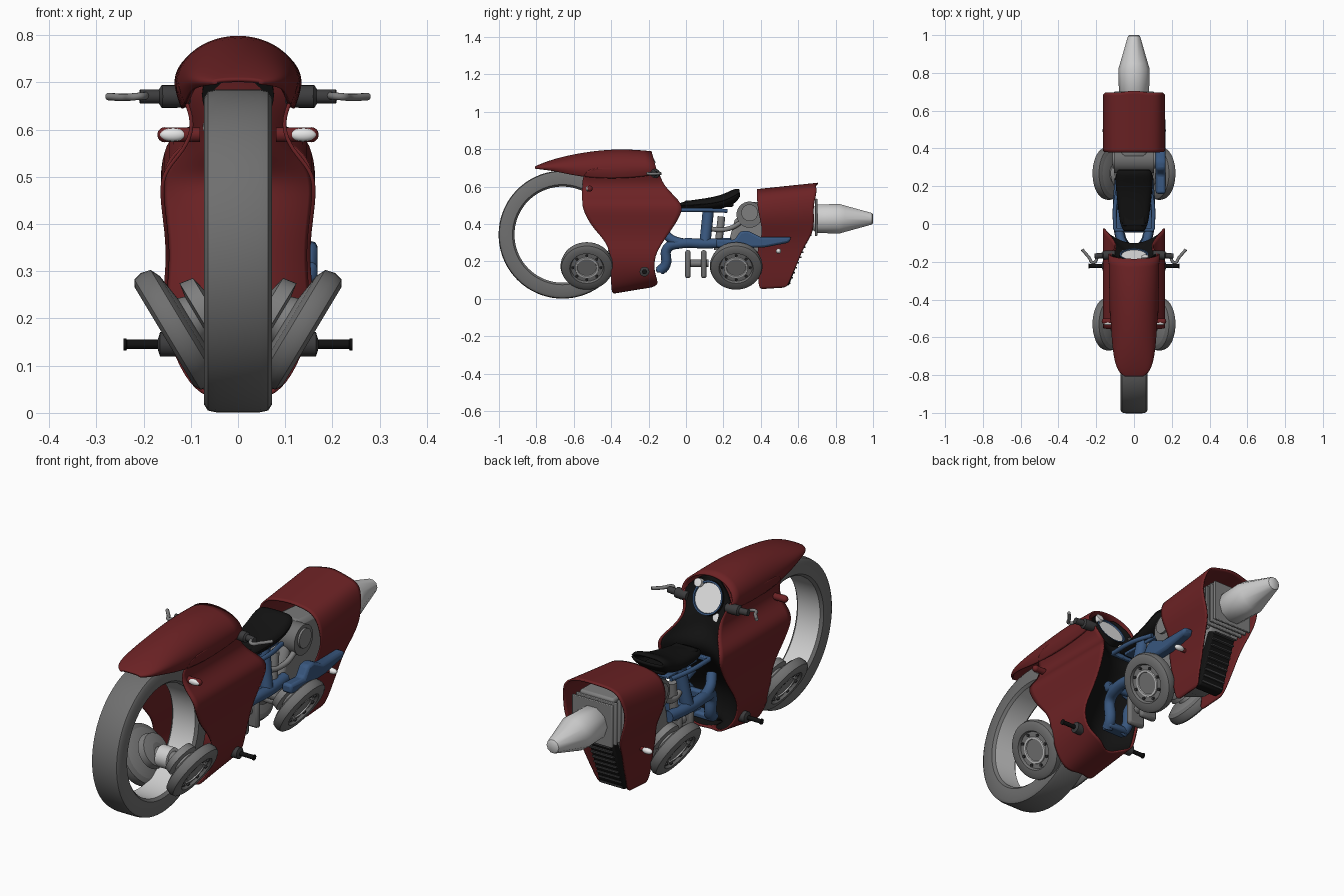
import bpy, bmesh, math
from mathutils import Vector, Matrix

cube = bpy.data.objects.get("Cube")
if cube:
    bpy.data.objects.remove(cube, do_unlink=True)


def material(name, r, g, b):
    m = bpy.data.materials.new(name)
    m.use_nodes = True
    m.diffuse_color = (r, g, b, 1)
    m.node_tree.nodes["Principled BSDF"].inputs["Base Color"].default_value = (r, g, b, 1)
    return m


RED = material("dark red paint", .15, .016, .018)
TYRE = material("tyre grey", .16, .16, .16)
METAL = material("engine grey", .21, .21, .21)
SILVER = material("bright silver", .62, .62, .62)
DARK = material("dark grey", .045, .045, .047)
BLACK = material("black", .006, .006, .006)
BLUE = material("frame blue", .04, .095, .21)
WHITE = material("lens white", .8, .8, .8)


def finish(name, bm, mats, angle=35):
    bmesh.ops.recalc_face_normals(bm, faces=bm.faces)
    me = bpy.data.meshes.new(name)
    bm.to_mesh(me)
    bm.free()
    for m in mats:
        me.materials.append(m)
    ob = bpy.data.objects.new(name, me)
    bpy.context.collection.objects.link(ob)
    bpy.ops.object.select_all(action='DESELECT')
    ob.select_set(True)
    bpy.context.view_layer.objects.active = ob
    bpy.ops.object.shade_smooth_by_angle(angle=math.radians(angle))
    return ob


def lathe(name, loc, axis, profile, mats, pick=None, seg=40, closed=False):
    """Spin (radius, height) points about an axis; pick gives the material of each strip."""
    bm = bmesh.new()
    rot = Vector(axis).to_track_quat('Z', 'Y').to_matrix().to_4x4()
    mat = Matrix.Translation(loc) @ rot
    rings = [[bm.verts.new(mat @ Vector((r * math.cos(a), r * math.sin(a), h)))
              for a in (2 * math.pi * i / seg for i in range(seg))] for r, h in profile]
    for k in range(len(rings) if closed else len(rings) - 1):
        a, b = rings[k], rings[(k + 1) % len(rings)]
        for i in range(seg):
            j = (i + 1) % seg
            bm.faces.new((a[i], a[j], b[j], b[i])).material_index = pick[k] if pick else 0
    if not closed:
        bm.faces.new(rings[0])
        bm.faces.new(rings[-1]).material_index = pick[-1] if pick else 0
    return finish(name, bm, mats)


def rod(name, a, b, r, mat, seg=16):
    a, b = Vector(a), Vector(b)
    return lathe(name, a, b - a, [(r, 0), (r, (b - a).length)], [mat], seg=seg)


def ball(name, loc, size, mat):
    bm = bmesh.new()
    bmesh.ops.create_icosphere(bm, subdivisions=3, radius=1,
                               matrix=Matrix.Translation(loc) @ Matrix.Diagonal((*size, 1)))
    return finish(name, bm, [mat])


def tube(name, pts, r, mat):
    cu = bpy.data.curves.new(name, 'CURVE')
    cu.dimensions = '3D'
    cu.bevel_depth, cu.bevel_resolution, cu.resolution_u = r, 3, 6
    cu.use_fill_caps = True
    sp = cu.splines.new('BEZIER')
    sp.bezier_points.add(len(pts) - 1)
    for p, co in zip(sp.bezier_points, pts):
        p.co = co
        p.handle_left_type = p.handle_right_type = 'AUTO'
    cu.materials.append(mat)
    bpy.context.collection.objects.link(bpy.data.objects.new(name, cu))


def sheet(name, rows, mat, thick=0, mirror=False):
    """Smooth panel through a grid of points."""
    bm = bmesh.new()
    vs = [[bm.verts.new(p) for p in row] for row in rows]
    for a, b in zip(vs, vs[1:]):
        for i in range(len(a) - 1):
            bm.faces.new((a[i], a[i + 1], b[i + 1], b[i]))
    ob = finish(name, bm, [mat], 60)
    if mirror:
        ob.modifiers.new("mirror", 'MIRROR').use_clip = True
    sub = ob.modifiers.new("smooth", 'SUBSURF')
    sub.levels = sub.render_levels = 2
    s = ob.modifiers.new("thickness", 'SOLIDIFY')
    s.thickness, s.offset = thick, 0


def prism(name, outline, x0, x1, mat, bevel=.008):
    """Side outline of (y, z) points pushed across x."""
    bm = bmesh.new()
    f = bm.faces.new([bm.verts.new((x0, y, z)) for y, z in outline])
    ext = bmesh.ops.extrude_face_region(bm, geom=[f])
    bmesh.ops.translate(bm, vec=(x1 - x0, 0, 0),
                        verts=[v for v in ext["geom"] if isinstance(v, bmesh.types.BMVert)])
    ob = finish(name, bm, [mat])
    if bevel:
        b = ob.modifiers.new("soft edges", 'BEVEL')
        b.width, b.segments = bevel, 2


def box(name, y0, y1, z0, z1, w, mat, bevel=.01):
    prism(name, [(y0, z0), (y1, z0), (y1, z1), (y0, z1)], -w, w, mat, bevel)


# Large hubless front wheel
half = [(.257, .058), (.268, .07), (.325, .072), (.338, .064), (.342, .045)]
ring = half + [(r, -h) for r, h in reversed(half)]
lathe("front_ring_wheel", (0, -.66, .343), (1, 0, 0), ring, [TYRE, SILVER],
      [0] * 9 + [1], 72, closed=True)

# Front fairing: rows of half width, front y, rear y, front z, rear z
side = [(0, -.37, -.2, .035, .06), (.055, -.395, -.155, .03, .075), (.1, -.40, -.15, .06, .095),
        (.14, -.40, -.17, .14, .14), (.158, -.40, -.17, .23, .23), (.148, -.43, -.12, .31, .31),
        (.15, -.50, -.07, .38, .38), (.164, -.55, -.015, .47, .47), (.155, -.555, -.03, .515, .515),
        (.115, -.555, -.07, .555, .555), (.09, -.555, -.12, .61, .61), (.115, -.55, -.145, .67, .67),
        (.125, -.5, -.15, .70, .70)]
sheet("front_fairing_sides",
      [[(w, yf + (yr - yf) * i / 5, zf + (zr - zf) * i / 5) for i in range(6)]
       for w, yf, yr, zf, zr in side], RED, .008, True)

# Hood: stations of y, half width, edge z, crown z; the edge curls under
hood = [(-.805, .045, .70, .704), (-.78, .085, .702, .717), (-.70, .108, .704, .747),
        (-.56, .12, .69, .78), (-.36, .13, .69, .803), (-.16, .133, .70, .787)]
arch = [-.45 + (math.pi / 2 + .45) * i / 6 for i in range(7)]
sheet("front_hood",
      [[(w * math.cos(a), y - (.025 * math.sin(a) if y > -.2 else 0), lo + (hi - lo) * math.sin(a))
        for a in arch] for y, w, lo, hi in hood], RED, .008, True)

# Black liner closing the back of the fairing, red bulkhead in front of it
liner = [(w, yr, zr) for w, _, yr, _, zr in side] + [(.10, -.165, .735), (.05, -.18, .77)]
for name, mat, shift in (("fairing_liner", BLACK, 0), ("fairing_bulkhead", RED, -.02)):
    sheet(name, [[(w * u * .97,
                   y + shift - .012 - (.09 if z < .4 else .07 if z < .6 else .03) * (1 - u * u), z)
                  for u in (-1, -.8, -.4, 0, .4, .8, 1)] for w, y, z in liner], mat, .004)

# Dial cluster
dial_axis = Vector((0, .9, .42)).normalized()
lathe("main_dial", (0, -.18, .68), dial_axis,
      [(.076, -.02), (.076, .022), (.068, .022), (.066, .016), (.01, .016)], [BLACK, BLUE, WHITE],
      [0, 1, 1, 2, 2])
for x, y, z in ((.058, -.188, .735), (-.055, -.165, .607)):
    lathe("small_dial", (x, y, z), dial_axis, [(.019, -.01), (.019, .02), (.01, .021)], [WHITE], seg=20)

# Leaning outrigger wheels, front and rear, on both sides
tilt = math.radians(31)
small = [(.03, -.10), (.075, -.09), (.08, -.06), (.05, -.055), (.055, -.04), (.115, -.032), (.136, -.022),
         (.141, 0), (.136, .018), (.122, .026), (.092, .026), (.086, .014), (.064, .014), (.062, .019),
         (.053, .019), (.051, .014), (.01, .014)]
paint = [1] * 5 + [0] * 6 + [1, 2, 2, 2, 1, 1]
for end, y in (("front", -.53), ("rear", .268)):
    for label, s in (("left", 1), ("right", -1)):
        axis = Vector((s * math.cos(tilt), 0, -math.sin(tilt)))
        up = Vector((s * math.sin(tilt), 0, math.cos(tilt)))
        c = Vector((s * .134, y, .175))
        lathe("%s_%s_wheel" % (end, label), c, axis, small, [TYRE, METAL, SILVER], paint)
        for i in range(8):
            a = math.pi * i / 4
            p = c + up * .075 * math.sin(a) + Vector((0, .075 * math.cos(a), 0))
            rod("%s_%s_bolt" % (end, label), p, p + axis * .022, .007, DARK, 8)
    rod(end + "_axle", (-.1, y, .2), (.1, y, .2), .035, METAL, 24)
    lathe(end + "_hub", (-.03, y, .2), (1, 0, 0), [(.05, 0), (.05, .06)], [SILVER])

# Rear fairing: half width, front y, rear y, front z, rear z
tail = [(0, .38, .71, .585, .62), (.07, .38, .695, .578, .61), (.12, .38, .695, .565, .60),
        (.15, .38, .70, .53, .57), (.163, .385, .68, .47, .50), (.155, .40, .685, .41, .43),
        (.125, .41, .68, .34, .35), (.108, .38, .63, .28, .28), (.095, .385, .60, .2, .2),
        (.083, .385, .56, .11, .11), (.07, .39, .54, .052, .062)]
sheet("rear_fairing",
      [[(w, yf + (yr - yf) * i / 5, zf + (zr - zf) * i / 5) for i in range(6)]
       for w, yf, yr, zf, zr in tail], RED, .008, True)

# Rear engine, radiator and exhaust
prism("engine_block", [(.2, .2), (.42, .1), (.52, .1), (.62, .32), (.6, .5), (.36, .52), (.26, .42)],
      -.07, .07, METAL, .02)
prism("radiator", [(.5, .07), (.55, .07), (.64, .31), (.59, .33)], -.066, .066, BLACK)
for i in range(9):
    t = i / 8
    box("radiator_fin", .54 + .09 * t, .56 + .09 * t, .08 + .22 * t, .088 + .22 * t, .06, DARK, 0)
box("cylinder_head", .56, .67, .35, .55, .09, METAL)
for i in range(4):
    box("engine_fin", .60 + .03 * i, .612 + .03 * i, .335, .535, .105, METAL, .003)
lathe("exhaust_cone", (0, .58, .428), (0, 1, 0),
      [(.06, 0), (.065, .1), (.08, .12), (.083, .24), (.074, .27), (.032, .415), (.024, .42)],
      [SILVER], seg=10)
rod("engine_drum", (-.105, .34, .45), (.105, .34, .45), .07, TYRE, 32)
for s in (-1, 1):
    rod("drum_cap", (s * .105, .34, .46), (s * .115, .34, .46), .045, METAL, 24)
    tube("intake_pipe", [(s * .05, .1, .38), (s * .08, .2, .37), (s * .09, .28, .4), (s * .08, .35, .48)],
         .013, METAL)
    rod("shock_absorber", (s * .06, .17, .26), (s * .06, .19, .44), .02, METAL)

# Seat
seat = [(-.035, .05, .488, .505), (.0, .072, .475, .52), (.1, .082, .475, .532), (.2, .095, .485, .552),
        (.265, .095, .515, .59), (.285, .08, .55, .58)]
rows = []
for y, w, lo, hi in seat:
    mid, h = (lo + hi) / 2, (hi - lo) / 2
    rows.append([(w * math.copysign(abs(math.cos(a)) ** .5, math.cos(a)), y, mid + h * math.sin(a))
                 for a in (math.pi * i / 6 for i in range(13))])
sheet("seat", rows, BLACK, .01)
box("seat_filler", -.01, .255, .492, .525, .06, BLACK)

# Blue frame
for s in (-1, 1):
    tube("frame_rail", [(s * .04, -.14, .15), (s * .05, -.11, .18), (s * .06, -.1, .27),
                        (s * .08, -.03, .295), (s * .085, .1, .295), (s * .075, .24, .3)], .027, BLUE)
    tube("frame_neck", [(s * .05, -.12, .36), (s * .07, -.08, .32), (s * .085, 0, .295)], .024, BLUE)
    tube("seat_post", [(s * .08, .1, .29), (s * .065, .11, .38), (s * .05, .12, .48)], .03, BLUE)
    tube("seat_rail", [(s * .1, -.03, .475), (s * .1, .1, .475), (s * .075, .22, .47)], .011, BLUE)
box("frame_cross_member", -.16, -.1, .14, .17, .06, BLUE)
box("frame_front_bar", -.045, -.015, .28, .32, .1, BLUE)
box("seat_front_bar", -.04, -.02, .465, .485, .105, BLUE, .004)
box("frame_bridge", .07, .15, .27, .32, .1, BLUE)
box("seat_plate", 0, .22, .465, .48, .06, BLUE, .004)
prism("swing_arm", [(.16, .275), (.28, .27), (.42, .275), (.55, .3), (.565, .33), (.4, .33),
                    (.33, .365), (.29, .36), (.26, .315), (.16, .32)], .115, .168, BLUE, .012)

# Centre drive spool
rod("drive_shaft", (0, 0, .19), (0, .12, .19), .02, METAL)
for y in (-.005, .08):
    box("drive_plate", y, y + .03, .11, .26, .045, TYRE, .012)

# Handlebars, foot pegs and indicators
for s in (-1, 1):
    lathe("handlebar_grip", (s * .10, -.16, .67), (s, -.1, 0),
          [(.02, 0), (.024, .03), (.024, .062), (.015, .068), (.015, .108), (.006, .11)], [DARK], seg=20)
    tube("brake_lever", [(s * .19, -.165, .672), (s * .215, -.205, .67), (s * .24, -.175, .668),
                         (s * .275, -.135, .67)], .008, METAL)
    lathe("foot_peg", (s * .13, -.222, .145), (s, 0, 0),
          [(.026, 0), (.026, .035), (.01, .04), (.01, .105), (.013, .107), (.013, .112)],
          [DARK, BLACK], [0, 0, 1, 1, 1, 1], seg=20)
    tube("front_indicator", [(s * .08, -.515, .589), (s * .155, -.515, .589)], .016, RED)
    ball("front_indicator_cap", (s * .155, -.515, .589), (.016, .016, .016), RED)
    ball("front_indicator_lens", (s * .138, -.525, .589), (.028, .011, .014), WHITE)
    rod("rear_indicator_stalk", (s * .09, .49, .255), (s * .14, .49, .255), .01, RED)
    ball("rear_indicator_lens", (s * .145, .495, .255), (.026, .014, .014), WHITE)
